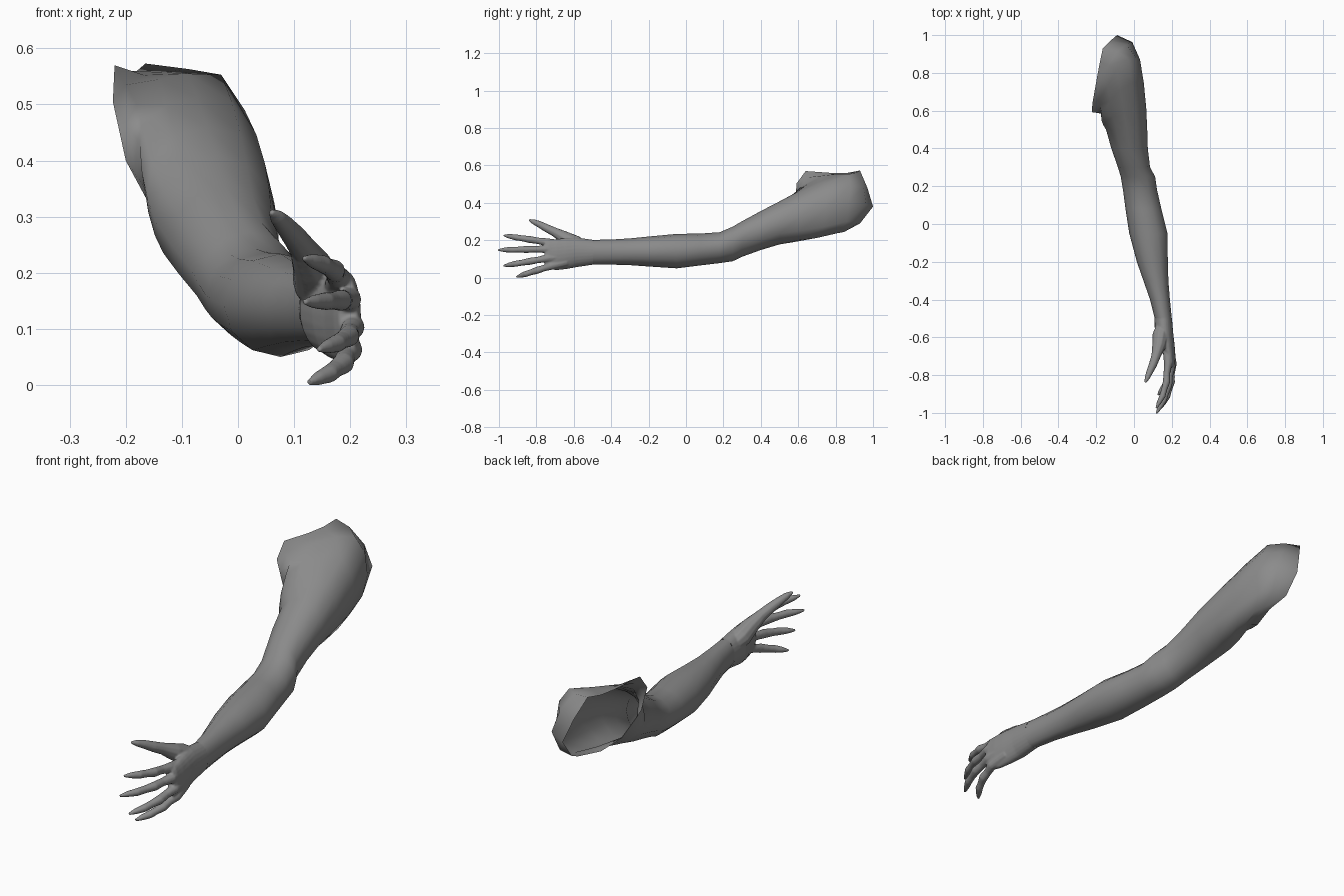
import bpy, bmesh, math
from mathutils import Vector

if "Cube" in bpy.data.objects:
    bpy.data.objects.remove(bpy.data.objects["Cube"])

grey = bpy.data.materials.new("dark_grey")
grey.diffuse_color = (.26, .26, .26, 1)
grey.use_nodes = True
grey.node_tree.nodes["Principled BSDF"].inputs["Base Color"].default_value = grey.diffuse_color


def skin(bm, rings, cap_start=False, cap_end=False):
    """Skin a list of equal-sized point rings into bm."""
    vs = [[bm.verts.new(p) for p in r] for r in rings]
    n = len(vs[0])
    for a, b in zip(vs, vs[1:]):
        for i in range(n):
            j = (i + 1) % n
            bm.faces.new((a[i], a[j], b[j], b[i]))
    if cap_start:
        bm.faces.new(vs[0][::-1])
    if cap_end:
        bm.faces.new(vs[-1])


def finish(name, bm):
    bmesh.ops.recalc_face_normals(bm, faces=bm.faces)
    me = bpy.data.meshes.new(name)
    bm.to_mesh(me)
    bm.free()
    ob = bpy.data.objects.new(name, me)
    bpy.context.collection.objects.link(ob)
    me.materials.append(grey)
    me.shade_smooth()
    return ob


def section(y, x0, x1, z0, z1, n=12):
    """Oval slice of the limb, at right angles to y."""
    return [Vector(((x0 + x1) / 2 + (x1 - x0) / 2 * math.cos(math.tau * i / n), y,
                    (z0 + z1) / 2 + (z1 - z0) / 2 * math.sin(math.tau * i / n)))
            for i in range(n)]


def digit(bm, pts, radii, n=10):
    """Round tube with knuckle swellings along a bent path."""
    pts = [Vector(p) for p in pts]
    rings = []
    for k, (p, r) in enumerate(zip(pts, radii)):
        t = (pts[min(k + 1, len(pts) - 1)] - pts[max(k - 1, 0)]).normalized()
        u = t.cross(Vector((0, 0, 1))).normalized()
        v = u.cross(t)
        rings.append([p + r * (u * math.cos(math.tau * i / n) + v * math.sin(math.tau * i / n))
                      for i in range(n)])
    skin(bm, rings, True, True)


WRIST = -.50
# Arm slices from wrist to upper arm: y, x min, x max, z min, z max
arm = [
    (WRIST, .110, .200, .070, .202),
    (-0.40, .085, .190, .070, .204), (-0.30, .050, .182, .067, .210),
    (-0.20, .015, .179, .060, .220), (-0.05, -.025, .177, .050, .234),
    (0.08, -.045, .145, .066, .236), (0.18, -.058, .122, .078, .243),
    (0.25, -.070, .112, .088, .273), (0.30, -.085, .085, .112, .302),
    (0.40, -.120, .073, .148, .356), (0.50, -.148, .070, .178, .408),
]
rings = [section(*s) for s in arm]

# Shoulder: deltoid bulge, then the ragged open rim facing the torso
dome = [Vector(p) for p in (
    (.032, .87, .40), (.012, .88, .49), (-.03, .87, .553), (-.09, .82, .555),
    (-.14, .73, .545), (-.18, .63, .50), (-.175, .585, .43), (-.165, .585, .35),
    (-.12, .62, .265), (-.05, .70, .234), (-.01, .81, .238), (.012, .86, .30))]
rim = [Vector(p) for p in (
    (-.09, 1.0, .38), (-.125, .97, .48), (-.165, .93, .573), (-.18, .86, .56),
    (-.195, .78, .56), (-.22, .64, .570), (-.223, .592, .505), (-.20, .60, .40),
    (-.13, .65, .27), (-.09, .73, .235), (-.06, .85, .25), (-.085, .93, .29))]
last = rings[-1]
for f in (.3, .65):
    mid = [a.lerp(b, f) for a, b in zip(last, dome)]
    c = sum(mid, Vector()) / len(mid)
    rings.append([c + (p - c) * (1 + .07 * math.sin(math.pi * f)) for p in mid])
edge = [a.lerp(b, .5) + Vector((.02, .028, 0)) * max(0, math.cos(math.tau * i / 12))
        for i, (a, b) in enumerate(zip(dome, rim))]
rings += [dome, edge, rim]
bm = bmesh.new()
skin(bm, rings)
finish("arm", bm)

# Palm
palm = [
    (-0.755, .180, .214, .055, .190), (-0.735, .170, .219, .045, .202),
    (-0.69, .154, .219, .040, .207), (-0.64, .132, .215, .046, .212),
    (-0.58, .110, .208, .057, .214), (WRIST, .109, .201, .069, .203),
    (-0.44, .097, .195, .069, .204)]
bm = bmesh.new()
skin(bm, [section(*s, n=24) for s in palm], True, True)

# Fingers: root in the palm, knuckle, tip
fingers = [
    ((.178, -.66, .175), (.180, -.745, .190), (.117, -.976, .226)),
    ((.185, -.66, .145), (.199, -.755, .153), (.118, -1.005, .148)),
    ((.188, -.66, .112), (.205, -.745, .103), (.143, -.977, .063)),
    ((.185, -.64, .085), (.201, -.725, .062), (.126, -.906, .004)),
]
for a, k, t in fingers:
    a, k, t = Vector(a), Vector(k), Vector(t)
    path = [a, k] + [k.lerp(t, f) + Vector((bow, 0, 0)) for f, bow in
                     ((.2, .006), (.4, .017), (.57, .016), (.72, .016), (.87, .007), (1, 0))]
    digit(bm, path, (.026, .0215, .0175, .0195, .016, .0165, .0125, .005))

# Thumb with its fleshy base
digit(bm, ((.155, -.52, .150), (.140, -.59, .183), (.132, -.645, .212), (.116, -.70, .243),
           (.100, -.745, .265), (.082, -.785, .286), (.070, -.815, .299), (.059, -.84, .309)),
      (.030, .043, .036, .025, .022, .018, .014, .005))
hand = finish("hand", bm)

# Fuse the hand parts into one skin, then open it where it meets the wrist
m = hand.modifiers.new("fuse", "REMESH")
m.mode, m.voxel_size = "VOXEL", .004
s = hand.modifiers.new("soften", "SMOOTH")
s.factor, s.iterations = .5, 4
evaluated = hand.evaluated_get(bpy.context.evaluated_depsgraph_get())
bm = bmesh.new()
bm.from_mesh(evaluated.to_mesh())
evaluated.to_mesh_clear()
bmesh.ops.delete(bm, geom=[v for v in bm.verts if v.co.y > WRIST + .006], context="VERTS")
bpy.data.objects.remove(hand)
hand = finish("hand", bm)
hand.name = "hand"
